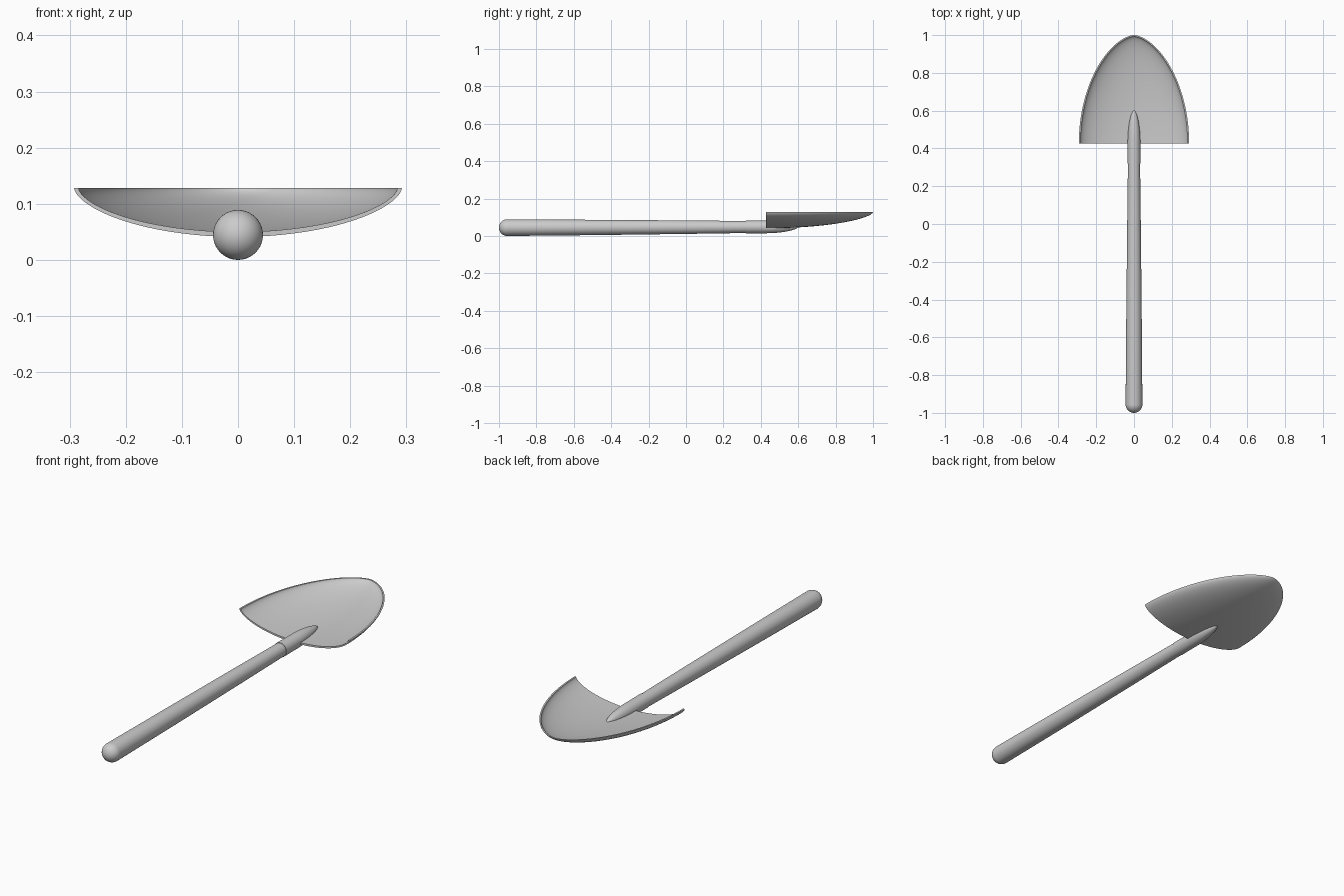
import bpy, bmesh, math

if "Cube" in bpy.data.objects:
    bpy.data.objects.remove(bpy.data.objects["Cube"])


def make_object(name, bm, angle):
    bmesh.ops.remove_doubles(bm, verts=bm.verts, dist=1e-5)
    bmesh.ops.recalc_face_normals(bm, faces=bm.faces)
    mesh = bpy.data.meshes.new(name)
    bm.to_mesh(mesh)
    bm.free()
    obj = bpy.data.objects.new(name, mesh)
    bpy.context.collection.objects.link(obj)
    bpy.ops.object.select_all(action='DESELECT')
    obj.select_set(True)
    bpy.context.view_layer.objects.active = obj
    bpy.ops.object.shade_smooth_by_angle(angle=math.radians(angle))
    return obj


def loft(bm, rings):
    """Join closed rings of points with quads."""
    rows = [[bm.verts.new(p) for p in ring] for ring in rings]
    for a, b in zip(rows, rows[1:]):
        n = len(a)
        for i in range(n):
            j = (i + 1) % n
            bm.faces.new((a[i], a[j], b[j], b[i]))
    return rows


def round_bar(name, profile, sides=40):
    """Round bar along y; profile rows are (y, radius, centre height)."""
    bm = bmesh.new()
    rings = [[(r * math.cos(k * math.tau / sides), y, z + r * math.sin(k * math.tau / sides))
              for k in range(sides)] for y, r, z in profile]
    rows = loft(bm, rings)
    for ring, row in ((rows[0], profile[0]), (rows[-1], profile[-1])):
        if row[1] > 1e-4:
            bm.faces.new(ring)
    return make_object(name, bm, 35)


# Blade: a dished shell, half an oval bowl with a soft point
BACK, RIM = 0.427, 0.128
STEPS, ACROSS = 36, 48


def bowl_row(a, width, length, depth):
    f = max(math.cos(a), 0.0) ** 1.2
    row = []
    for k in range(ACROSS + 1):
        b = math.pi * (k / ACROSS - 0.5)
        row.append((width * f * math.sin(b), BACK + length * math.sin(a),
                    RIM - depth * f * max(math.cos(b), 0.0) ** 1.2))
    return row


bm = bmesh.new()
sections = []
for i in range(STEPS + 1):
    a = math.pi / 2 * i / STEPS
    sections.append(bowl_row(a, 0.292, 1 - BACK, 0.087) + bowl_row(a, 0.284, 0.566, 0.078)[::-1])
rows = loft(bm, sections)
back, n = rows[0], 2 * (ACROSS + 1)
for k in range(ACROSS):
    bm.faces.new((back[k], back[k + 1], back[n - 2 - k], back[n - 1 - k]))
make_object("blade", bm, 40)

# Handle: tapered shaft with a domed end
R = 0.0445
dome = [(-1 + R * (1 - math.sin(t)), R * math.cos(t), R)
        for t in (math.pi / 2 * (1 - k / 12) for k in range(13))]
shaft = [(-0.5, 0.041, 0.0455), (0.0, 0.036, 0.047), (0.33, 0.032, 0.048)]
round_bar("handle", dome + shaft)

# Socket: collar that tapers to a point on the blade
socket = [(0.32, 0.034, 0.048), (0.43, 0.0335, 0.048)]
for k in range(1, 17):
    a = math.pi / 2 * k / 16
    socket.append((0.43 + 0.172 * math.sin(a), 0.0335 * max(math.cos(a), 0) ** 1.15, 0.048 + 0.003 * k / 16))
round_bar("socket", socket)
